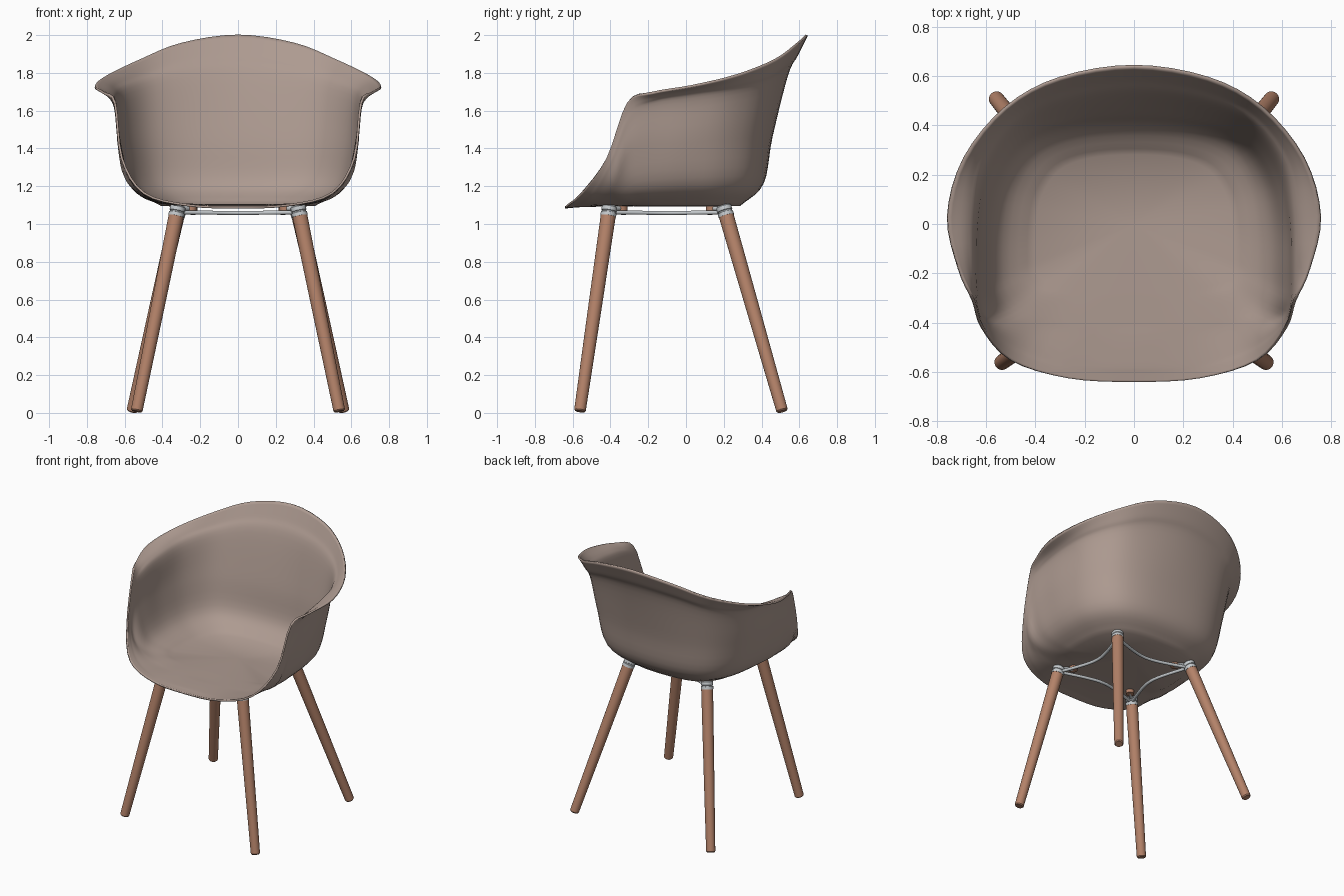
import bpy, bmesh, math
from mathutils import Vector

if "Cube" in bpy.data.objects:
    bpy.data.objects.remove(bpy.data.objects["Cube"])


def material(name, color):
    m = bpy.data.materials.new(name)
    m.diffuse_color = (*color, 1)
    m.use_nodes = True
    m.node_tree.nodes["Principled BSDF"].inputs["Base Color"].default_value = m.diffuse_color
    return m


TAUPE = material("taupe_plastic", (0.42, 0.325, 0.282))
WOOD = material("warm_wood", (0.45, 0.222, 0.14))
METAL = material("pale_metal", (0.56, 0.59, 0.61))


def spline(pts, sub, closed):
    """Smooth curve through the points."""
    n, out = len(pts), []
    for i in range(n if closed else n - 1):
        if closed:
            a, b, c, d = (pts[(i + k) % n] for k in (-1, 0, 1, 2))
        else:
            b, c = pts[i], pts[i + 1]
            a = pts[i - 1] if i else b * 2 - c
            d = pts[i + 2] if i + 2 < n else c * 2 - b
        for s in range(sub):
            t = s / sub
            out.append(0.5 * (2 * b + (c - a) * t + (2 * a - 5 * b + 4 * c - d) * t * t
                              + (3 * b - a - 3 * c + d) * t ** 3))
    if not closed:
        out.append(pts[-1].copy())
    return out


def finish(ob, mat, angle=40):
    ob.data.materials.append(mat)
    bpy.ops.object.select_all(action='DESELECT')
    ob.select_set(True)
    bpy.context.view_layer.objects.active = ob
    bpy.ops.object.shade_smooth_by_angle(angle=math.radians(angle))


def mesh_object(name, bm, mat, angle=40):
    bmesh.ops.recalc_face_normals(bm, faces=bm.faces)
    me = bpy.data.meshes.new(name)
    bm.to_mesh(me)
    bm.free()
    ob = bpy.data.objects.new(name, me)
    bpy.context.collection.objects.link(ob)
    finish(ob, mat, angle)
    return ob


def turned(name, start, end, profile, mat, sides=24):
    """Turned part: profile of (fraction along axis, radius)."""
    axis = end - start
    rot = axis.to_track_quat('Z', 'Y')
    bm = bmesh.new()
    rings = []
    for f, r in profile:
        rings.append([bm.verts.new(start + axis * f + rot @ Vector(
            (r * math.cos(2 * math.pi * k / sides), r * math.sin(2 * math.pi * k / sides), 0)))
            for k in range(sides)])
    for lo, hi in zip(rings, rings[1:]):
        for k in range(sides):
            j = (k + 1) % sides
            bm.faces.new((lo[k], lo[j], hi[j], hi[k]))
    bm.faces.new(rings[0])
    bm.faces.new(rings[-1])
    return mesh_object(name, bm, mat)


# Seat shell: half rings from back centre to front centre
RIM = [(0, .64, 2.0), (.3, .592, 1.957), (.52, .472, 1.87), (.69, .265, 1.787), (.757, .03, 1.73),
       (.712, -.18, 1.695), (.652, -.31, 1.645), (.615, -.42, 1.35), (.5, -.552, 1.165),
       (.27, -.625, 1.1), (0, -.64, 1.088)]
SHOULDER = [(0, .535, 1.79), (.28, .5, 1.77), (.48, .41, 1.72), (.605, .235, 1.68), (.642, .03, 1.645),
            (.648, -.17, 1.62), (.64, -.3, 1.54), (.607, -.4, 1.3), (.47, -.49, 1.143),
            (.25, -.56, 1.1), (0, -.57, 1.095)]
WALL = [(0, .452, 1.46), (.27, .43, 1.46), (.46, .355, 1.46), (.575, .2, 1.45), (.62, 0, 1.43),
        (.625, -.18, 1.42), (.62, -.3, 1.38), (.58, -.38, 1.22), (.42, -.42, 1.12),
        (.22, -.46, 1.1), (0, -.465, 1.098)]
BEND = [(0, .405, 1.215), (.25, .385, 1.215), (.42, .315, 1.215), (.52, .17, 1.213), (.555, 0, 1.21),
        (.56, -.17, 1.2), (.55, -.27, 1.185), (.49, -.34, 1.14), (.36, -.37, 1.108),
        (.19, -.4, 1.1), (0, -.4, 1.098)]


def roll(s, r):
    """Extra ring that rolls the arm tops outward."""
    k = .22 * max(0, 1 - abs(r[1]) / .4) if r[0] > .5 else 0
    return (s[0] + (r[0] - s[0]) * (.5 - k), s[1] + (r[1] - s[1]) * .5, s[2] + (r[2] - s[2]) * (.5 + k))


FLOOR = [(x * .72, y * .7, 1.1) for x, y, z in BEND]
ROLL = [roll(s, r) for s, r in zip(SHOULDER, RIM)]


def full_loop(half):
    pts = [Vector(p) for p in half]
    mirrored = [Vector((-p.x, p.y, p.z)) for p in reversed(pts[1:-1])]
    return spline(pts + mirrored, 4, True)


loops = [full_loop(h) for h in (FLOOR, BEND, WALL, SHOULDER, ROLL, RIM)]
bm = bmesh.new()
columns = [[bm.verts.new(p) for p in spline(list(col), 5, False)] for col in zip(*loops)]
centre = bm.verts.new((0, 0, 1.098))
for a, b in zip(columns, columns[1:] + columns[:1]):
    bm.faces.new((centre, a[0], b[0]))
    for k in range(len(a) - 1):
        bm.faces.new((a[k], a[k + 1], b[k + 1], b[k]))
shell = mesh_object("seat_shell", bm, TAUPE, 60)
solid = shell.modifiers.new("thickness", 'SOLIDIFY')
solid.thickness = .012
solid.offset = 0

# Splayed legs with metal collars
tops = []
for label, top, foot in (("front", (.318, -.405, 1.09), (.537, -.562, .008)),
                         ("back", (.312, .2, 1.09), (.56, .51, .008))):
    for side, sx in (("right", 1), ("left", -1)):
        t = Vector((top[0] * sx, top[1], top[2]))
        f = Vector((foot[0] * sx, foot[1], foot[2]))
        tops.append(t)
        turned(f"{label}_{side}_leg", f, t,
               [(0, .025), (.006, .031), (.5, .036), (.955, .04)], WOOD)
        turned(f"{label}_{side}_collar", f, t,
               [(.955, .042), (.972, .042), (.974, .037), (.979, .037), (.981, .041),
                (1, .041), (1.008, .032)], METAL)
        # Mounting arm and pad under the seat
        inner = Vector((t.x * .78, -.1 + (t.y + .1) * .78, 1.083))
        turned(f"{label}_{side}_arm", Vector((t.x, t.y, 1.08)), inner, [(0, .014), (1, .014)], METAL, 12)
        turned(f"{label}_{side}_pad", inner - Vector((0, 0, .013)), inner + Vector((0, 0, .012)),
               [(0, .028), (1, .028)], WOOD, 16)

# Bowed metal rods joining neighbouring collars
hub = Vector((0, -.1, 1.05))
for n, (i, j) in enumerate(((0, 1), (1, 3), (3, 2), (2, 0))):
    a, b = (tops[k] - Vector((0, 0, .028)) for k in (i, j))
    mid = (a + b) / 2
    path = spline([a, a.lerp(b, .25).lerp(hub, .2), mid.lerp(hub, .27), a.lerp(b, .75).lerp(hub, .2), b],
                  6, False)
    cu = bpy.data.curves.new("frame_rod", 'CURVE')
    cu.dimensions = '3D'
    cu.bevel_depth = .011
    cu.bevel_resolution = 3
    sp = cu.splines.new('POLY')
    sp.points.add(len(path) - 1)
    for point, p in zip(sp.points, path):
        point.co = (*p, 1)
    ob = bpy.data.objects.new(f"frame_rod_{n + 1}", cu)
    bpy.context.collection.objects.link(ob)
    cu.materials.append(METAL)
